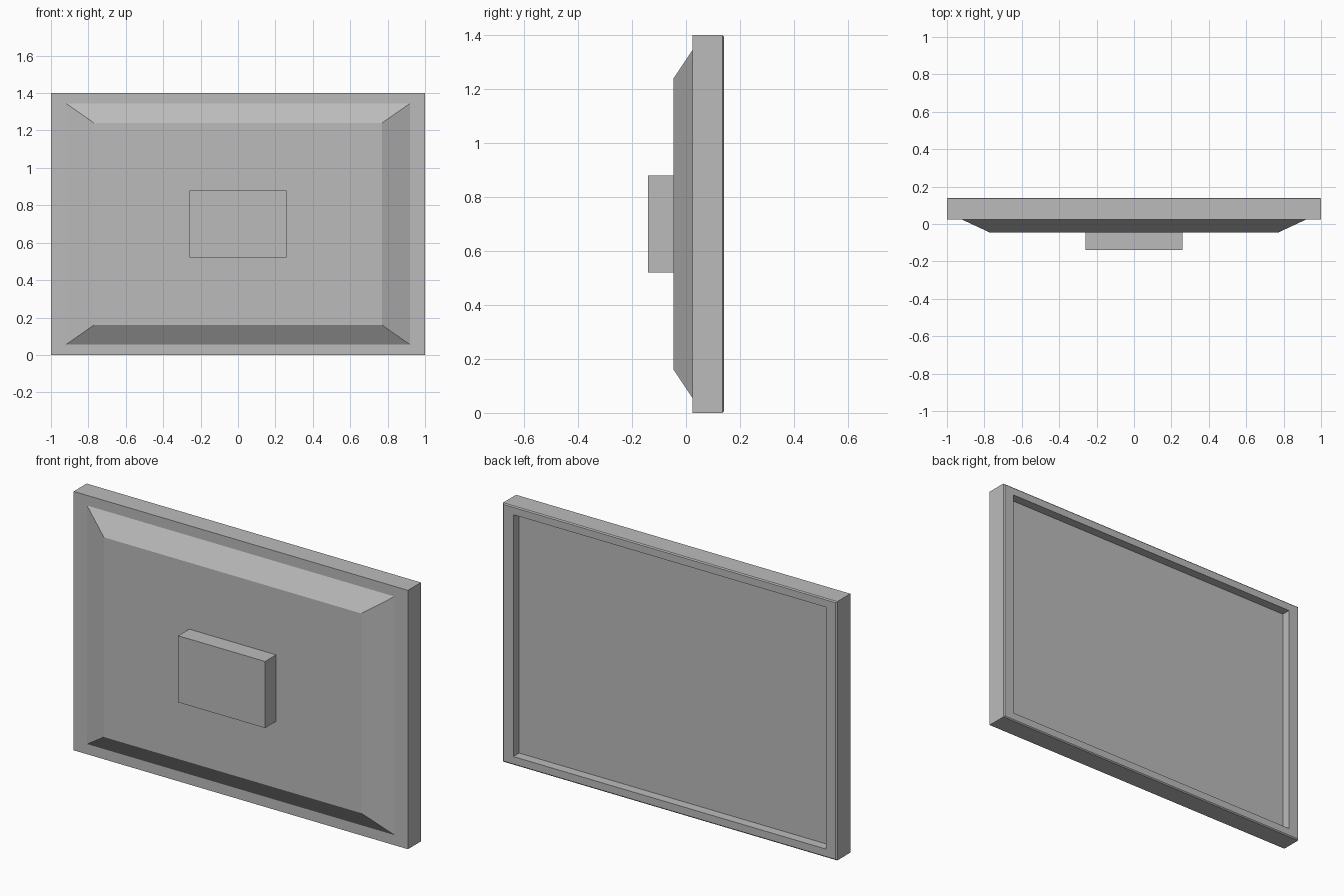
import bpy
import bmesh

cube = bpy.data.objects.get("Cube")
if cube:
    bpy.data.objects.remove(cube, do_unlink=True)

GREY = (0.5, 0.5, 0.5, 1)
grey = bpy.data.materials.new("mid grey")
grey.use_nodes = True
grey.diffuse_color = GREY
grey.node_tree.nodes["Principled BSDF"].inputs["Base Color"].default_value = GREY

MID_Z = 0.7


def loft(name, rings):
    """Join rectangles (half width, half height, y) front to back and cap both ends."""
    bm = bmesh.new()
    loops = [[bm.verts.new((sx * w, y, MID_Z + sz * h))
              for sx, sz in ((-1, -1), (1, -1), (1, 1), (-1, 1))]
             for w, h, y in rings]
    bm.faces.new(loops[0])
    bm.faces.new(loops[-1])
    for a, b in zip(loops, loops[1:]):
        for i in range(4):
            j = (i + 1) % 4
            bm.faces.new((a[i], a[j], b[j], b[i]))
    bmesh.ops.recalc_face_normals(bm, faces=bm.faces)
    mesh = bpy.data.meshes.new(name)
    bm.to_mesh(mesh)
    bm.free()
    mesh.materials.append(grey)
    obj = bpy.data.objects.new(name, mesh)
    bpy.context.collection.objects.link(obj)
    return obj


# Slab with a softened rim and a shallow recess on the back
loft("screen_frame", [
    (1.0, 0.7, 0.024),
    (1.0, 0.7, 0.135),
    (0.994, 0.694, 0.14),
    (0.935, 0.654, 0.14),
    (0.935, 0.654, 0.09),
])

# Raised panel with sloping sides
loft("sloped_housing", [
    (0.77, 0.54, -0.046),
    (0.92, 0.645, 0.024),
])

# Small mounting block in the middle
loft("mount_block", [
    (0.26, 0.18, -0.14),
    (0.26, 0.18, -0.046),
])
